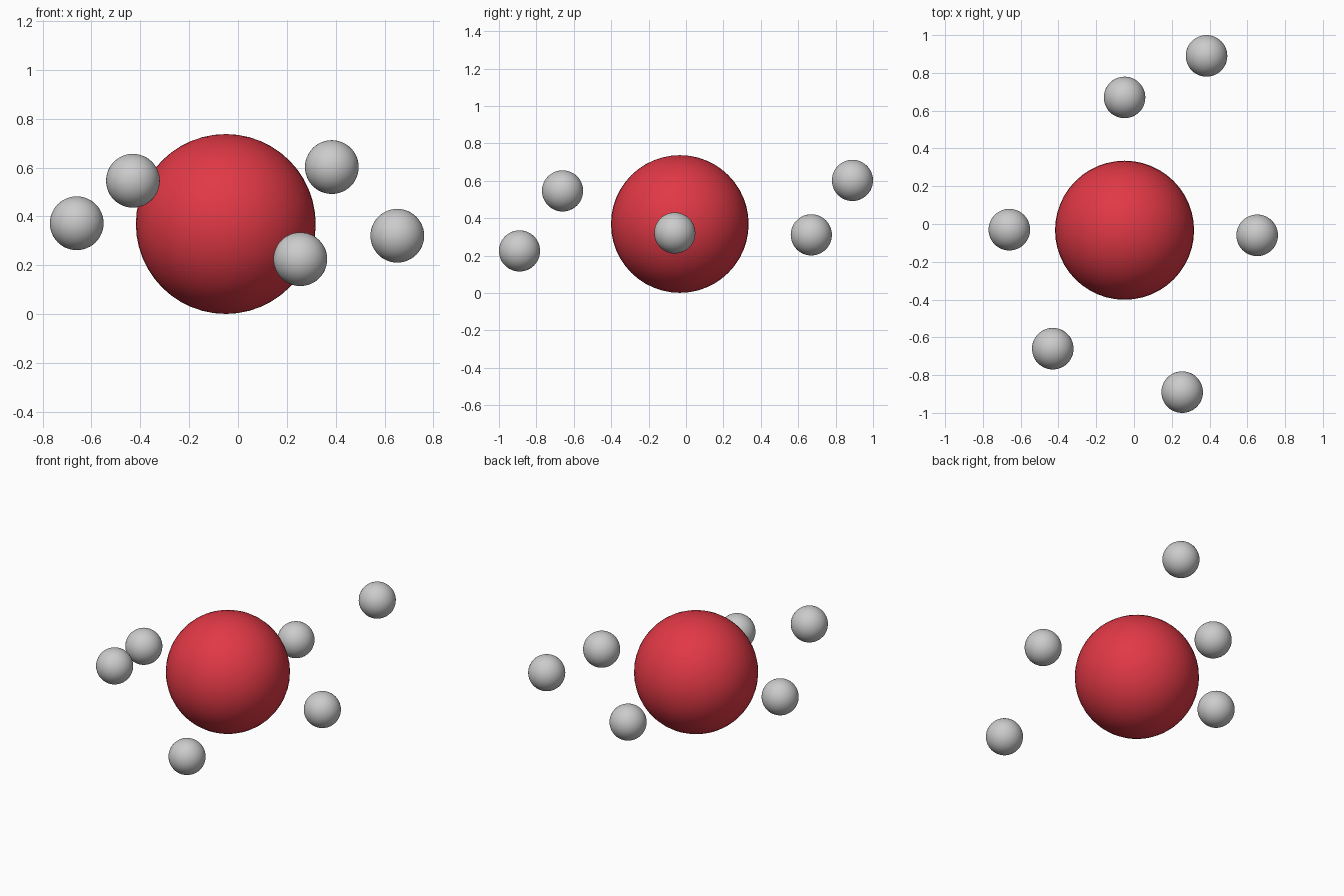
import bpy

if "Cube" in bpy.data.objects:
    bpy.data.objects.remove(bpy.data.objects["Cube"])

red = bpy.data.materials.new("red")
red.diffuse_color = (0.75, 0.04, 0.06, 1)
red.use_nodes = True
red.node_tree.nodes["Principled BSDF"].inputs["Base Color"].default_value = red.diffuse_color


def ball(name, location, radius, segments=48, rings=24):
    bpy.ops.mesh.primitive_uv_sphere_add(
        segments=segments, ring_count=rings, radius=radius, location=location)
    obj = bpy.context.object
    obj.name = name
    bpy.ops.object.shade_smooth()
    return obj


# Large red centre sphere, resting on the ground
core = ball("core_sphere", (-0.05, -0.033, 0.369), 0.368)
core.data.materials.append(red)

# Small grey spheres floating around it
satellites = [
    (-0.43, -0.66, 0.546),
    (-0.66, -0.03, 0.372),
    (0.384, 0.89, 0.602),
    (0.255, -0.89, 0.225),
    (0.652, -0.06, 0.321),
    (-0.05, 0.67, 0.311),
]
for i, position in enumerate(satellites, 1):
    ball(f"satellite_sphere_{i}", position, 0.11)
